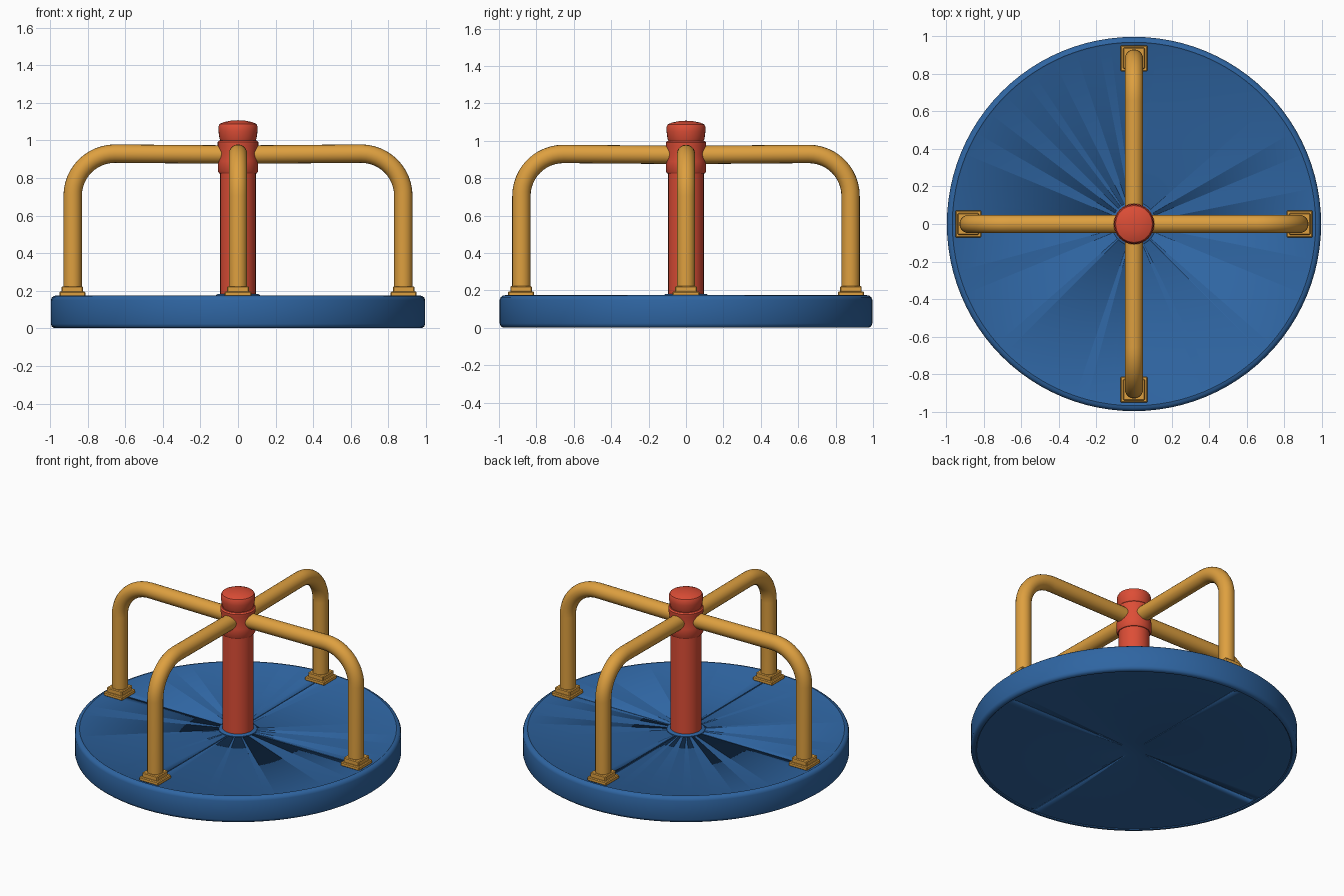
import bpy, bmesh, math
from mathutils import Matrix, Vector

if "Cube" in bpy.data.objects:
    bpy.data.objects.remove(bpy.data.objects["Cube"])


def material(name, rgb):
    m = bpy.data.materials.new(name)
    m.diffuse_color = (*rgb, 1)
    m.use_nodes = True
    m.node_tree.nodes["Principled BSDF"].inputs["Base Color"].default_value = m.diffuse_color
    return m


blue = material("blue paint", (0.028, 0.13, 0.36))
yellow = material("yellow paint", (0.73, 0.35, 0.05))
red = material("red paint", (0.72, 0.075, 0.037))


def finish(name, bm, mat, angle=35):
    bmesh.ops.remove_doubles(bm, verts=bm.verts, dist=1e-5)
    bmesh.ops.recalc_face_normals(bm, faces=bm.faces)
    me = bpy.data.meshes.new(name)
    bm.to_mesh(me)
    bm.free()
    ob = bpy.data.objects.new(name, me)
    bpy.context.collection.objects.link(ob)
    me.materials.append(mat)
    bpy.ops.object.select_all(action='DESELECT')
    ob.select_set(True)
    bpy.context.view_layer.objects.active = ob
    bpy.ops.object.shade_smooth_by_angle(angle=math.radians(angle))
    return ob


def lathe(name, profile, mat, steps=64):
    bm = bmesh.new()
    vs = [bm.verts.new((r, 0, z)) for r, z in profile]
    es = [bm.edges.new(p) for p in zip(vs, vs[1:])]
    bmesh.ops.spin(bm, geom=vs + es, cent=(0, 0, 0), axis=(0, 0, 1),
                   angle=math.tau, steps=steps, use_merge=True)
    return finish(name, bm, mat)


# Round platform with soft edges, a thin lip and a hub dimple underneath
platform = lathe("platform", [
    (0, 0.012), (0.08, 0.012), (0.105, 0.006), (0.96, 0.006), (0.965, 0.001), (0.98, 0.002),
    (0.991, 0.01), (0.996, 0.024), (0.996, 0.15), (0.991, 0.164), (0.98, 0.172),
    (0.967, 0.175), (0.960, 0.171), (0, 0.171)], blue, 96)

# Panel seams on both sides of the platform
bm = bmesh.new()
for z in (0.171, 0.006):
    for size in ((1.88, 0.007, 0.008), (0.007, 1.88, 0.008)):
        bmesh.ops.create_cube(bm, size=1, matrix=Matrix.Translation((0, 0, z))
                              @ Matrix.Diagonal((*size, 1)))
seams = finish("seam_cutter", bm, blue)
seams.hide_render = True
seams.hide_viewport = True
cut = platform.modifiers.new("seams", 'BOOLEAN')
cut.operation = 'DIFFERENCE'
cut.solver = 'EXACT'
cut.use_self = True
cut.object = seams

# Blue ring around the foot of the post
lathe("post_base_ring", [(0, 0.165), (0.118, 0.165), (0.118, 0.176), (0.108, 0.182),
                         (0, 0.182)], blue, 32)

# Centre post, collar and domed cap
lathe("centre_post", [(0, 0.168), (0.095, 0.168), (0.095, 0.85), (0, 0.85)], red, 32)
lathe("collar", [(0, 0.825), (0.1, 0.825), (0.107, 0.835), (0.107, 0.89), (0.1, 0.93),
                 (0.108, 0.975), (0.108, 0.992), (0.1, 1.0), (0, 1.0)], red, 32)
lathe("post_cap", [(0, 0.995), (0.092, 0.995), (0.099, 1.012), (0.104, 1.05), (0.104, 1.075),
                   (0.098, 1.088), (0.075, 1.098), (0.04, 1.105), (0, 1.108)], red, 32)


def tube(name, path, radius, turn, mat, sides=20):
    """Sweep a circle along a path in the xz plane, then turn it about z."""
    bm = bmesh.new()
    rings = []
    for i, p in enumerate(path):
        t = (path[min(i + 1, len(path) - 1)] - path[max(i - 1, 0)]).normalized()
        side = Vector((0, 1, 0))
        up = t.cross(side)
        rings.append([bm.verts.new(p + radius * (math.cos(a) * side + math.sin(a) * up))
                      for a in (math.tau * k / sides for k in range(sides))])
    for a, b in zip(rings, rings[1:]):
        for k in range(sides):
            j = (k + 1) % sides
            bm.faces.new((a[k], a[j], b[j], b[k]))
    bm.faces.new(rings[0])
    bm.faces.new(rings[-1])
    bm.transform(turn)
    return finish(name, bm, mat)


# Four bent handrails with square feet
LEG, TOP, BEND = 0.88, 0.93, 0.225
path = [Vector((LEG, 0, 0.172))]
for i in range(13):
    a = math.pi / 2 * i / 12
    path.append(Vector((LEG - BEND + BEND * math.cos(a), 0, TOP - BEND + BEND * math.sin(a))))
path.append(Vector((0.04, 0, TOP - 0.005)))

for i, where in enumerate(("right", "back", "left", "front")):
    turn = Matrix.Rotation(i * math.pi / 2, 4, 'Z')
    tube(where + "_handrail", path, 0.049, turn, yellow)
    # Foot: wide plate with a narrower bevelled block on top
    bm = bmesh.new()
    for size, z in (((0.138, 0.144, 0.026), 0.182), ((0.115, 0.115, 0.036), 0.206)):
        bmesh.ops.create_cube(bm, size=1, matrix=Matrix.Translation((LEG + 0.002, 0, z))
                              @ Matrix.Diagonal((*size, 1)))
    bmesh.ops.bevel(bm, geom=bm.edges[:], offset=0.005, segments=1, affect='EDGES')
    bm.transform(turn)
    finish(where + "_foot", bm, yellow, 30)
